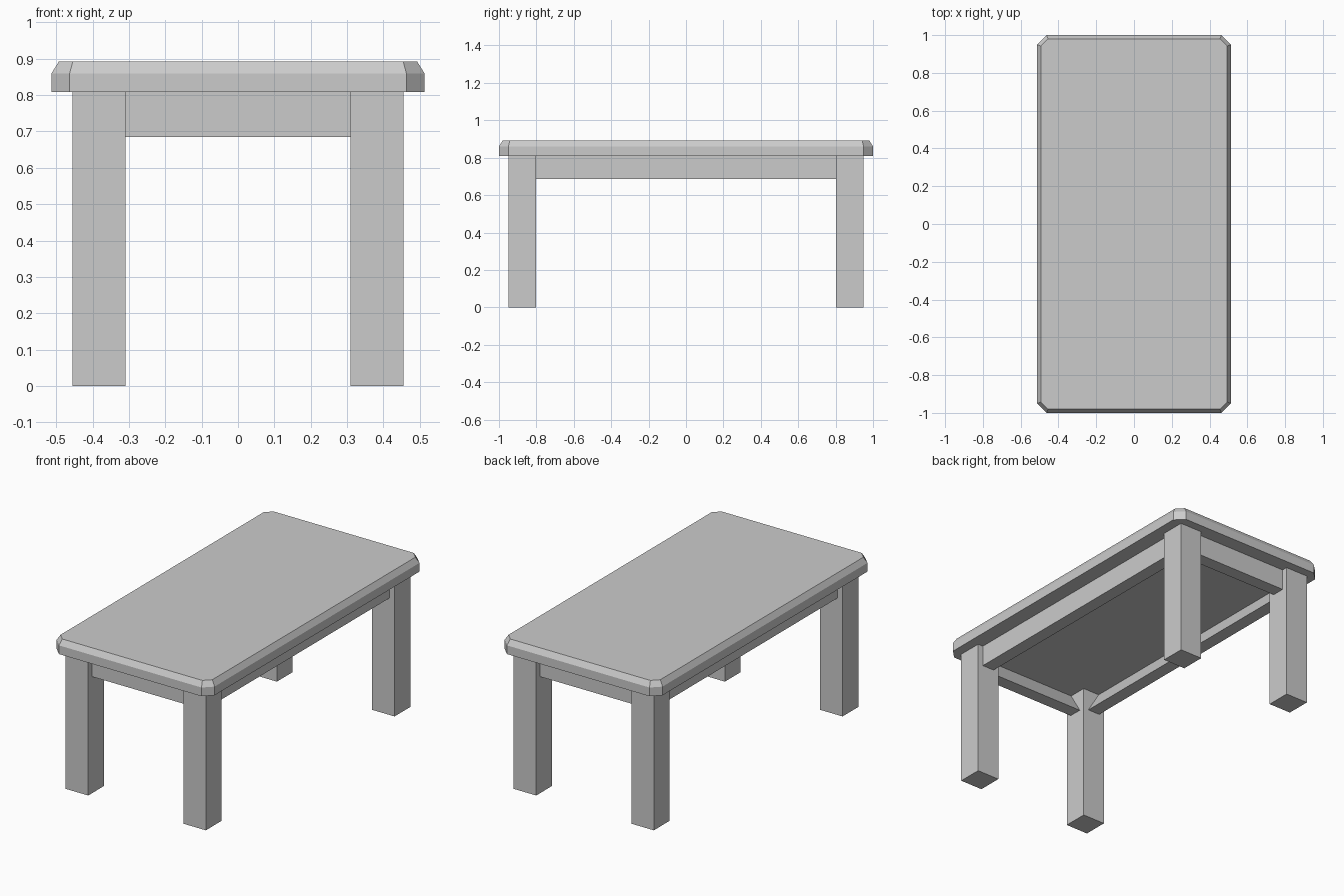
import bpy
import bmesh

if "Cube" in bpy.data.objects:
    bpy.data.objects.remove(bpy.data.objects["Cube"])

TOP_X, TOP_Y = 0.513, 1.0            # tabletop half sizes
LEG_X, LEG_Y, LEG_W = 0.455, 0.948, 0.146
Z_APRON, Z_UNDER, Z_EDGE, Z_TOP = 0.685, 0.809, 0.86, 0.892
RECESS = 0.034


def loft(name, rings):
    """Closed flat-shaded solid through matching rings of points."""
    bm = bmesh.new()
    loops = [[bm.verts.new(p) for p in ring] for ring in rings]
    n = len(loops[0])
    for a, b in zip(loops, loops[1:]):
        for i in range(n):
            j = (i + 1) % n
            bm.faces.new((a[i], a[j], b[j], b[i]))
    bm.faces.new(loops[0][::-1])
    bm.faces.new(loops[-1])
    bmesh.ops.recalc_face_normals(bm, faces=bm.faces)
    mesh = bpy.data.meshes.new(name)
    bm.to_mesh(mesh)
    bm.free()
    obj = bpy.data.objects.new(name, mesh)
    bpy.context.collection.objects.link(obj)
    return obj


def octagon(inset, z, cut=0.05):
    """Rectangle with clipped corners."""
    x, y = TOP_X - inset, TOP_Y - inset
    c = cut - inset * 0.586
    return [(x, -y + c, z), (x, y - c, z), (x - c, y, z), (-x + c, y, z),
            (-x, y - c, z), (-x, -y + c, z), (-x + c, -y, z), (x - c, -y, z)]


# Tabletop with clipped corners and a bevelled upper edge
loft("tabletop", [octagon(0, Z_UNDER), octagon(0, Z_EDGE), octagon(0.02, Z_TOP)])

# Four square legs
for sx, side in ((-1, "left"), (1, "right")):
    for sy, end in ((-1, "front"), (1, "back")):
        x0, x1 = sx * LEG_X, sx * (LEG_X - LEG_W)
        y0, y1 = sy * LEG_Y, sy * (LEG_Y - LEG_W)
        loft(f"{end}_{side}_leg",
             [[(x0, y0, z), (x1, y0, z), (x1, y1, z), (x0, y1, z)]
              for z in (0, Z_UNDER)])


# Aprons: upright outside, sloping inside, wider at the bottom
def apron_profile(outer):
    return [(outer, Z_APRON), (outer - 0.078, Z_APRON),
            (outer - 0.004, Z_UNDER), (outer, Z_UNDER)]


for s, side, end in ((-1, "left", "front"), (1, "right", "back")):
    span = LEG_Y - LEG_W
    prof = apron_profile(LEG_X - RECESS)
    loft(f"{side}_apron", [[(s * d, y, z) for d, z in prof] for y in (-span, span)])
    span = LEG_X - LEG_W
    prof = apron_profile(LEG_Y - RECESS)
    loft(f"{end}_apron", [[(x, s * d, z) for d, z in prof] for x in (-span, span)])
